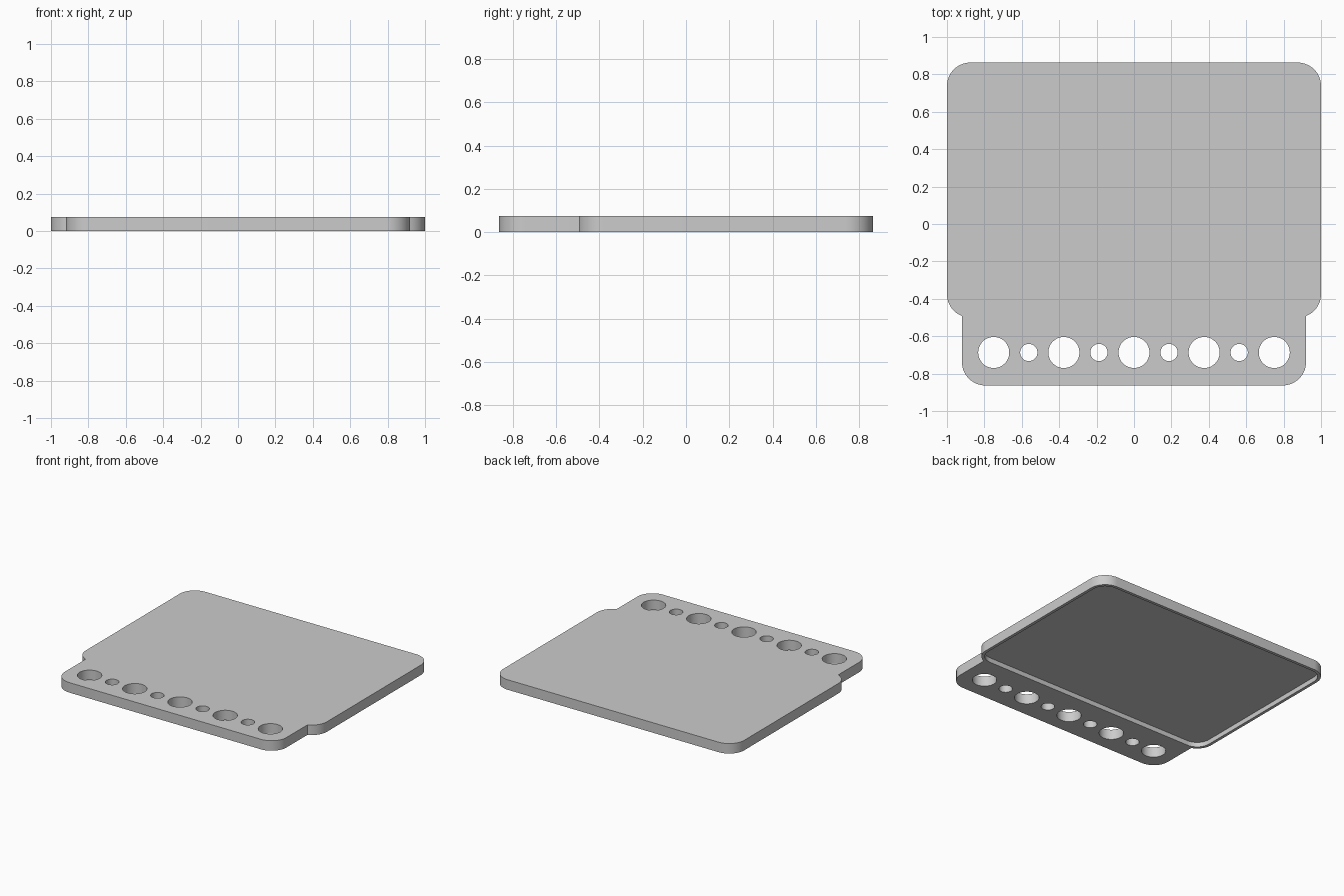
import bpy
import bmesh
from math import radians, sin, cos, pi, acos

cube = bpy.data.objects.get("Cube")
if cube:
    bpy.data.objects.remove(cube, do_unlink=True)

THICK = 0.075
DEPTH = 0.035      # depth of the underside recess
RIM = 0.022        # width of the wall around the recess
R = 0.125          # corner radius
BACK, STEP, FRONT = 0.863, -0.5, -0.863
TAB = 0.92         # half width of the front strip

grey = bpy.data.materials.new("plain grey")
grey.use_nodes = True
colour = (0.6, 0.6, 0.6, 1)
grey.diffuse_color = colour
grey.node_tree.nodes["Principled BSDF"].inputs["Base Color"].default_value = colour


def arc(cx, cy, r, start, end, steps=14):
    """Points along an arc, angles in radians."""
    angles = [start + (end - start) * i / steps for i in range(steps + 1)]
    return [(cx + r * cos(a), cy + r * sin(a)) for a in angles]


def prism(name, outline, z0, z1):
    """Extrude a closed outline between two heights."""
    bm = bmesh.new()
    face = bm.faces.new([bm.verts.new((x, y, z0)) for x, y in outline])
    new = bmesh.ops.extrude_face_region(bm, geom=[face])["geom"]
    verts = [v for v in new if isinstance(v, bmesh.types.BMVert)]
    bmesh.ops.translate(bm, verts=verts, vec=(0, 0, z1 - z0))
    bmesh.ops.recalc_face_normals(bm, faces=bm.faces)
    mesh = bpy.data.meshes.new(name)
    bm.to_mesh(mesh)
    bm.free()
    mesh.materials.append(grey)
    obj = bpy.data.objects.new(name, mesh)
    bpy.context.collection.objects.link(obj)
    return obj


def mirrored(half):
    """Close a right-hand half outline by mirroring it across x."""
    return half + [(-x, y) for x, y in reversed(half)]


# Plate: wide panel with rounded corners, notched into a narrower front strip
cx = 1 - R
notch = -acos((TAB - cx) / R)
half = arc(TAB - R, FRONT + R, R, -pi / 2, 0)
half += arc(cx, STEP + R, R, notch, 0)
half += arc(cx, BACK - R, R, 0, pi / 2)
plate = prism("plate", mirrored(half), 0, THICK)

# Recess under the wide panel
r = R - RIM
half = arc(cx, STEP + R, r, -pi / 2, 0) + arc(cx, BACK - R, r, 0, pi / 2)
cutters = [prism("recess_cutter", mirrored(half), -0.1, DEPTH)]

# Row of alternating large and small holes
for i in range(-4, 5):
    radius = 0.083 if i % 2 == 0 else 0.046
    circle = arc(i * 0.1875, -0.687, radius, 0, 2 * pi, 48)[:-1]
    cutters.append(prism("hole_cutter", circle, -0.1, 0.2))

bpy.ops.object.select_all(action='DESELECT')
plate.select_set(True)
bpy.context.view_layer.objects.active = plate
for cutter in cutters:
    cutter.hide_render = True
    mod = plate.modifiers.new("cut", 'BOOLEAN')
    mod.operation = 'DIFFERENCE'
    mod.solver = 'EXACT'
    mod.object = cutter
    bpy.ops.object.modifier_apply(modifier=mod.name)
    bpy.data.objects.remove(cutter, do_unlink=True)

bpy.ops.object.shade_smooth_by_angle(angle=radians(30))
